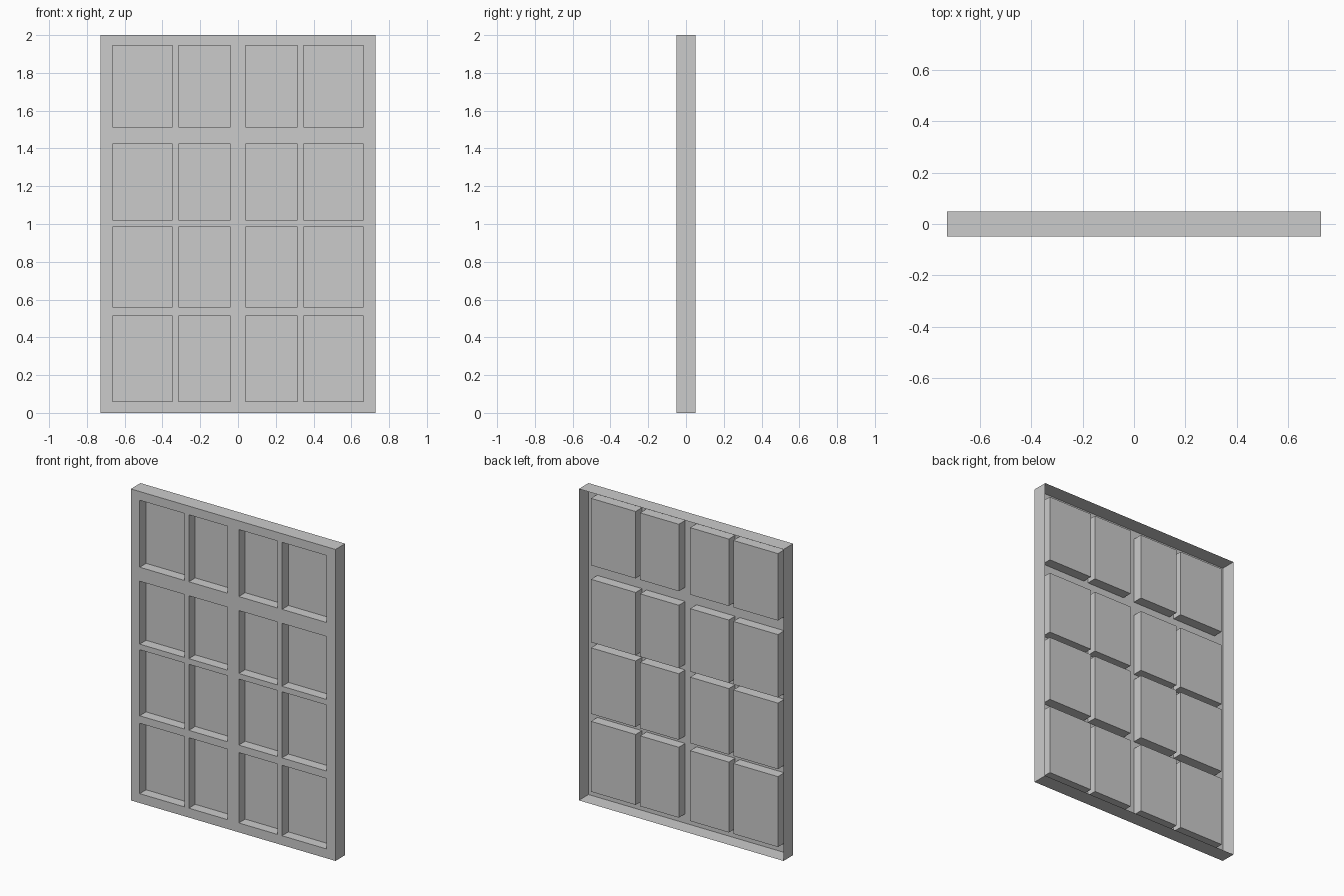
import bpy, bmesh

if "Cube" in bpy.data.objects:
    bpy.data.objects.remove(bpy.data.objects["Cube"])

HALF_W, HEIGHT = 0.727, 2.0
FRONT, BACK = -0.049, 0.049
POCKET = FRONT + 0.065            # depth plane of the recessed panes

half = [0.04, 0.315, 0.347, 0.664]
xs = [-HALF_W] + [-x for x in reversed(half)] + half + [HALF_W]
zs = [0, 0.06, 0.512, 0.56, 0.984, 1.02, 1.424, 1.514, 1.944, HEIGHT]

bm = bmesh.new()


def quad(points):
    bm.faces.new([bm.verts.new(p) for p in points])


def corners(x0, x1, z0, z1):
    return [(x0, z0), (x1, z0), (x1, z1), (x0, z1)]


def pane(rect, y):
    quad([(x, y, z) for x, z in rect])


def walls(rect, y0, y1, outward):
    for i in range(4):
        a, b = rect[i], rect[(i + 1) % 4]
        pts = [(b[0], y0, b[1]), (a[0], y0, a[1]), (a[0], y1, a[1]), (b[0], y1, b[1])]
        quad(pts if outward else pts[::-1])


# Front lattice with a recessed pocket in every window cell
for i in range(len(xs) - 1):
    for j in range(len(zs) - 1):
        rect = corners(xs[i], xs[i + 1], zs[j], zs[j + 1])
        if i % 2 and j % 2:
            pane(rect, POCKET)
            walls(rect, FRONT, POCKET, False)
        else:
            pane(rect, FRONT)

# Outer rim, open at the back
walls(corners(-HALF_W, HALF_W, 0, HEIGHT), FRONT, BACK, True)

bmesh.ops.remove_doubles(bm, verts=bm.verts[:], dist=1e-5)
# Merge the coplanar lattice strips
bmesh.ops.dissolve_limit(bm, angle_limit=0.01, verts=bm.verts[:], edges=bm.edges[:])

mesh = bpy.data.meshes.new("window_panel")
bm.to_mesh(mesh)
bm.free()
bpy.context.collection.objects.link(bpy.data.objects.new("window_panel", mesh))
